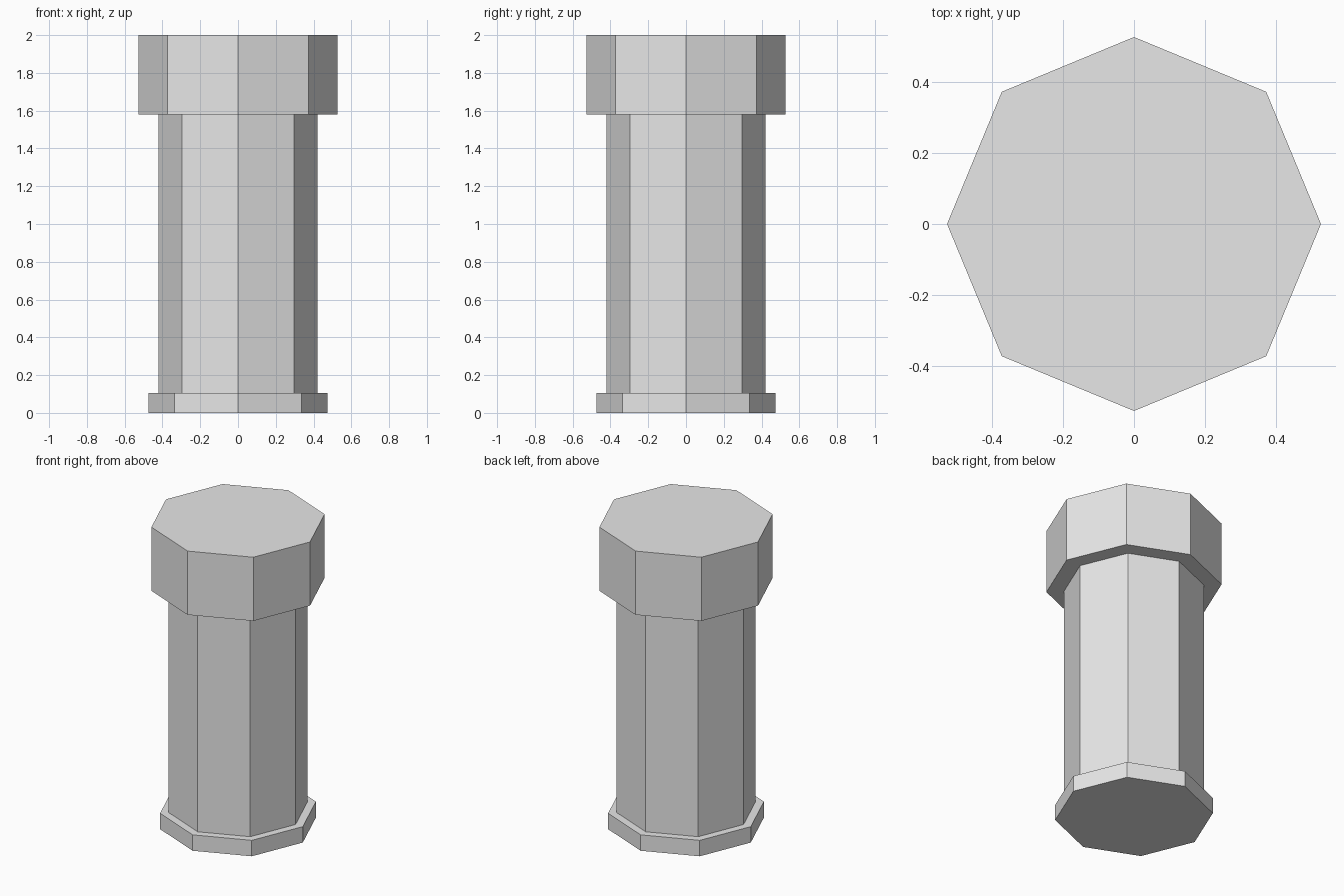
import bpy
import bmesh
from mathutils import Matrix

cube = bpy.data.objects.get("Cube")
if cube:
    bpy.data.objects.remove(cube, do_unlink=True)

# Single stone colour
stone = bpy.data.materials.new("light_grey")
stone.use_nodes = True
grey = (0.8, 0.8, 0.8, 1.0)
stone.diffuse_color = grey
stone.node_tree.nodes["Principled BSDF"].inputs["Base Color"].default_value = grey

SIDES = 8
UNIT = 2 / 3.8  # overall height of 3.8 units becomes 2


def add_drum(name, radius, bottom, height):
    """Closed, flat-shaded octagonal drum standing at the given height."""
    bm = bmesh.new()
    bmesh.ops.create_cone(
        bm, cap_ends=True, segments=SIDES,
        radius1=radius * UNIT, radius2=radius * UNIT, depth=height * UNIT,
        matrix=Matrix.Translation((0, 0, height * UNIT / 2)))
    mesh = bpy.data.meshes.new(name)
    bm.to_mesh(mesh)
    bm.free()
    mesh.materials.append(stone)
    obj = bpy.data.objects.new(name, mesh)
    obj.location.z = bottom * UNIT
    bpy.context.collection.objects.link(obj)


# Stack the drums from the ground up
level = 0.0
for name, radius, height in (
        ("base_plinth", 0.9, 0.2),
        ("column_shaft", 0.8, 2.8),
        ("top_cap", 1.0, 0.8)):
    add_drum(name, radius, level, height)
    level += height
